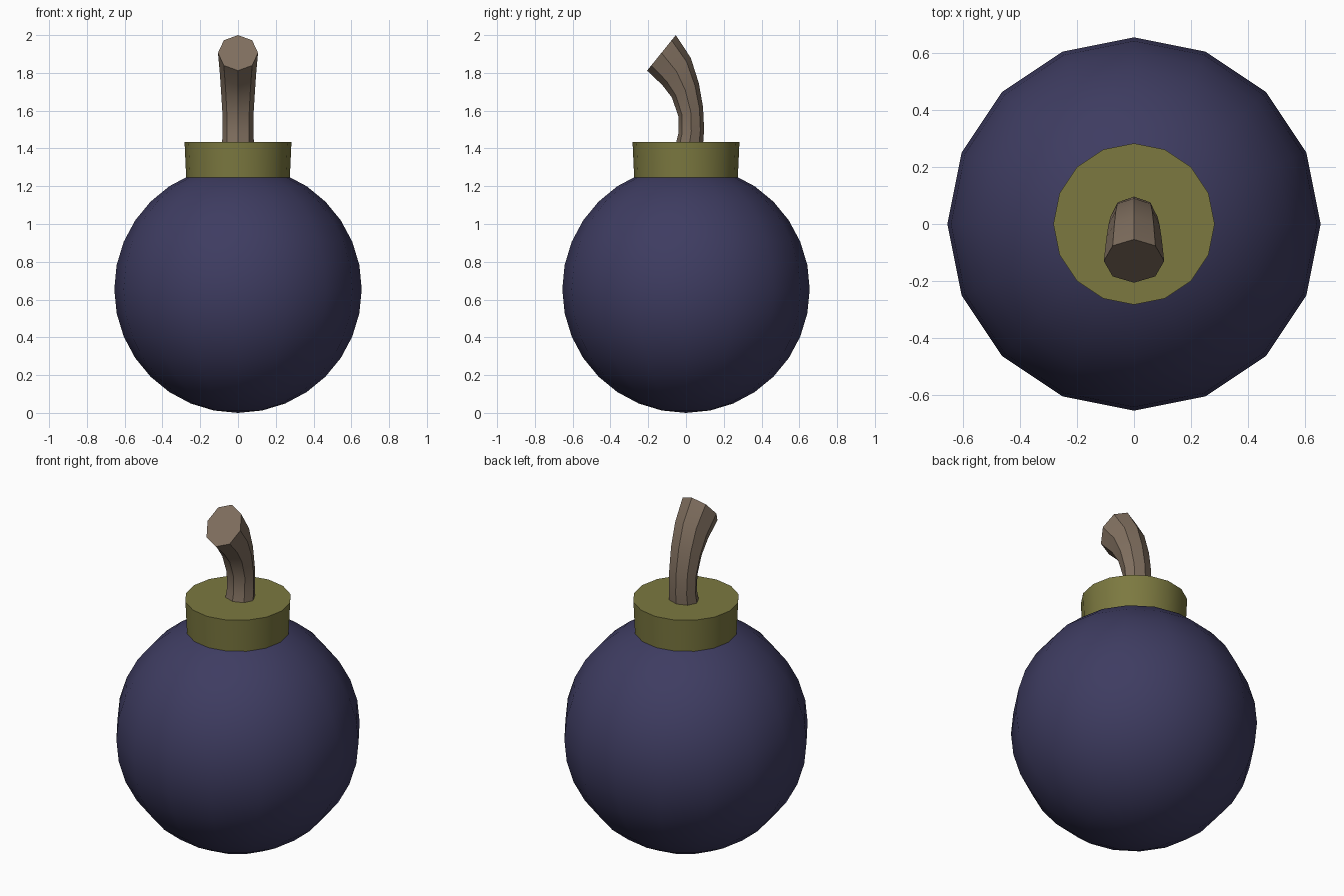
import bpy, bmesh, math

if "Cube" in bpy.data.objects:
    bpy.data.objects.remove(bpy.data.objects["Cube"])


def material(name, rgb):
    # sRGB 0-255 to linear
    lin = [((c / 255 + 0.055) / 1.055) ** 2.4 for c in rgb]
    m = bpy.data.materials.new(name)
    m.diffuse_color = (*lin, 1)
    m.use_nodes = True
    m.node_tree.nodes["Principled BSDF"].inputs["Base Color"].default_value = m.diffuse_color
    return m


def loft(name, rings, mat, angle):
    """Skin a list of vertex rings, close both ends and shade smooth by angle."""
    bm = bmesh.new()
    loops = [[bm.verts.new(p) for p in r] for r in rings]
    n = len(loops[0])
    for a, b in zip(loops, loops[1:]):
        for i in range(n):
            j = (i + 1) % n
            bm.faces.new((a[i], a[j], b[j], b[i]))
    bm.faces.new(loops[0][::-1])
    bm.faces.new(loops[-1])
    bmesh.ops.recalc_face_normals(bm, faces=bm.faces)
    me = bpy.data.meshes.new(name)
    bm.to_mesh(me)
    bm.free()
    ob = bpy.data.objects.new(name, me)
    bpy.context.collection.objects.link(ob)
    me.materials.append(mat)
    shade(ob, angle)


def shade(ob, angle):
    bpy.ops.object.select_all(action='DESELECT')
    ob.select_set(True)
    bpy.context.view_layer.objects.active = ob
    bpy.ops.object.shade_smooth_by_angle(angle=math.radians(angle))


def ring(n, rx, front, back):
    """Ellipse tilted in the y-z plane between a front and a back point."""
    pts = []
    for i in range(n):
        a = 2 * math.pi * i / n
        t = (1 + math.sin(a)) / 2
        pts.append((rx * math.cos(a),
                    front[0] + (back[0] - front[0]) * t,
                    front[1] + (back[1] - front[1]) * t))
    return pts


navy = material("dark navy", (62, 60, 97))
olive = material("olive", (124, 121, 64))
brown = material("cord brown", (128, 111, 95))

# round body
bpy.ops.mesh.primitive_uv_sphere_add(segments=16, ring_count=16, radius=0.655,
                                     location=(0, 0, 0.655))
body = bpy.context.object
body.name = "round_body"
body.data.materials.append(navy)
shade(body, 40)

# slightly flared collar
loft("collar", [ring(16, r, (-r, z), (r, z))
                for r, z in ((0.274, 1.235), (0.283, 1.433))], olive, 40)

# bent fuse: half width, front (y, z), back (y, z)
path = [(0.085, (-0.055, 1.42), (0.09, 1.42)),
        (0.081, (-0.04, 1.48), (0.096, 1.50)),
        (0.083, (-0.04, 1.57), (0.09, 1.62)),
        (0.090, (-0.075, 1.67), (0.068, 1.745)),
        (0.097, (-0.125, 1.735), (0.025, 1.88)),
        (0.106, (-0.206, 1.812), (-0.054, 2.0))]
loft("fuse", [ring(8, *p) for p in path], brown, 35)
